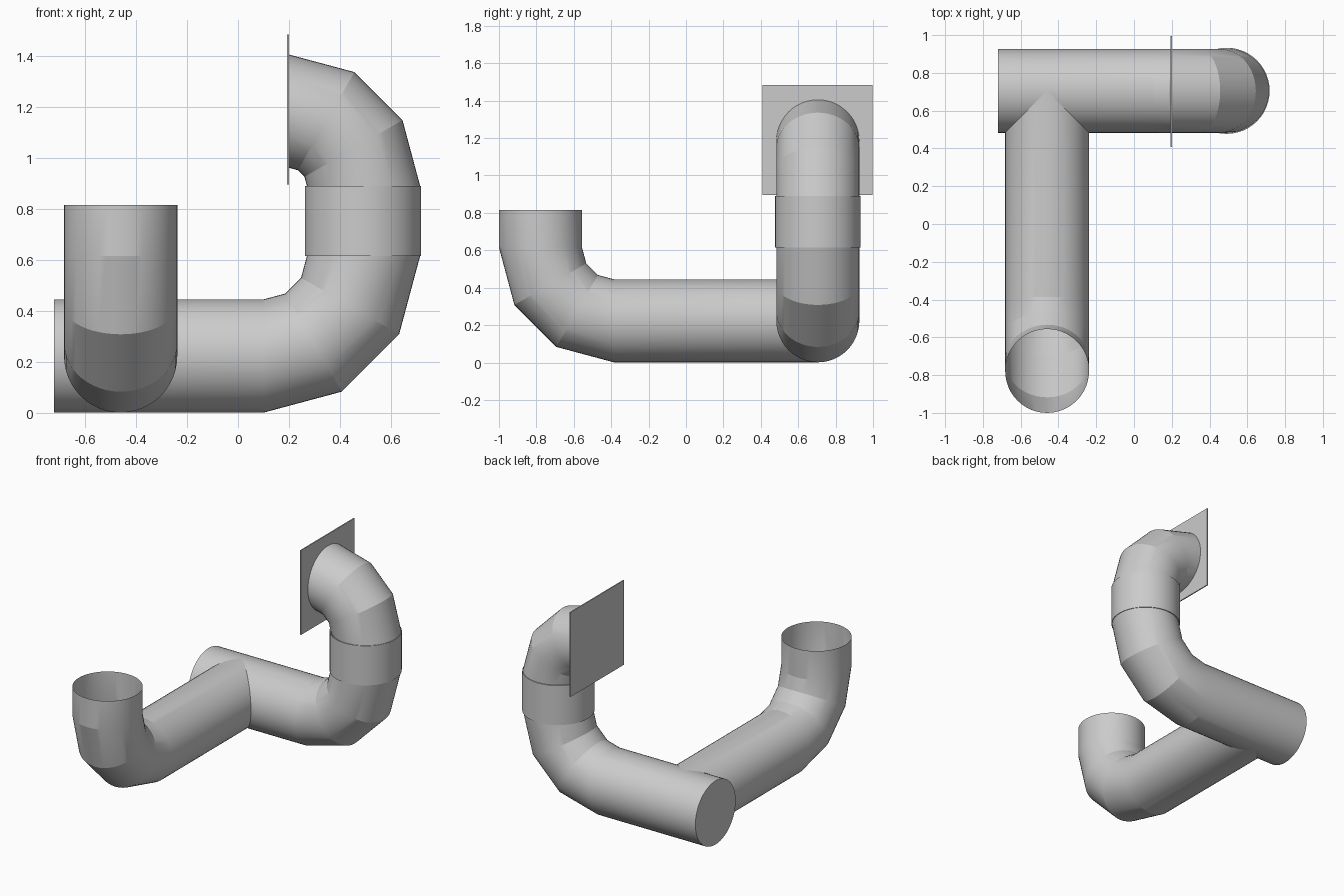
import bpy, bmesh
from math import sin, cos, pi, radians
from mathutils import Vector

if "Cube" in bpy.data.objects:
    bpy.data.objects.remove(bpy.data.objects["Cube"])

R = 0.222          # pipe radius
Z0 = 0.223         # axis height of the floor pipes
Y0 = 0.705         # y of the main pipe
XB = -0.46         # x of the branch pipe
SIDES = 48
UP = Vector((0, 0, 1))


def bend(cu, cz, radius, start):
    """Four mitred rings (u, z, heading, pipe radius) through a quarter turn."""
    return [(cu + radius * sin(radians(a)), cz - radius * cos(radians(a)), a, R)
            for a in range(start, start + 91, 30)]


def tube(name, origin, h, rings, cap=False, mitre=False):
    """Loft rings along a path in the plane of h and z."""
    origin, h = Vector(origin), Vector(h)
    side = h.cross(UP)
    bm = bmesh.new()
    loops = []
    for i, (u, z, a, r) in enumerate(rings):
        a = radians(a)
        n = UP * cos(a) - h * sin(a)
        loop = []
        for k in range(SIDES):
            p = 2 * pi * k / SIDES
            co = origin + h * u + UP * z + n * (r * cos(p)) + side * (r * sin(p))
            if mitre and i == 0:          # saddle cut where equal pipes meet
                co += h * abs(r * sin(p))
            loop.append(bm.verts.new(co))
        loops.append(loop)
    for la, lb in zip(loops, loops[1:]):
        for k in range(SIDES):
            j = (k + 1) % SIDES
            bm.faces.new((la[k], la[j], lb[j], lb[k]))
    if cap:
        bm.faces.new(loops[0])
    bmesh.ops.recalc_face_normals(bm, faces=bm.faces)
    me = bpy.data.meshes.new(name)
    bm.to_mesh(me)
    bm.free()
    ob = bpy.data.objects.new(name, me)
    bpy.context.collection.objects.link(ob)
    bpy.ops.object.select_all(action='DESELECT')
    ob.select_set(True)
    bpy.context.view_layer.objects.active = ob
    bpy.ops.object.shade_smooth_by_angle(angle=radians(14))
    return ob


ALONG_X = (1, 0, 0)

# Main floor pipe with closed end, turning up
tube("main_pipe", (0, Y0, 0), ALONG_X,
     [(-0.721, Z0, 0, R)] + bend(0.1, 0.615, 0.392, 0), cap=True)

# Slightly wider coupling sleeve
RC = 0.228
tube("coupling_sleeve", (0, Y0, 0), ALONG_X,
     [(0.49, z, 90, r) for z, r in ((0.615, R), (0.615, RC), (0.89, RC), (0.89, R))])

# Upper elbow turning back to the wall plate
tube("upper_elbow", (0, Y0, 0), ALONG_X, bend(0.199, 0.89, 0.293, 90))

# Branch pipe with an open upturned mouth
tube("branch_pipe", (XB, 0, 0), (0, -1, 0),
     [(-Y0, Z0, 0, R)] + bend(0.386, 0.615, 0.392, 0) + [(0.778, 0.815, 90, R)],
     mitre=True)

# Thin square wall plate
bpy.ops.mesh.primitive_cube_add(size=1, location=(0.196, 0.702, 1.19))
plate = bpy.context.object
plate.name = "wall_plate"
plate.scale = (0.008, 0.588, 0.588)
